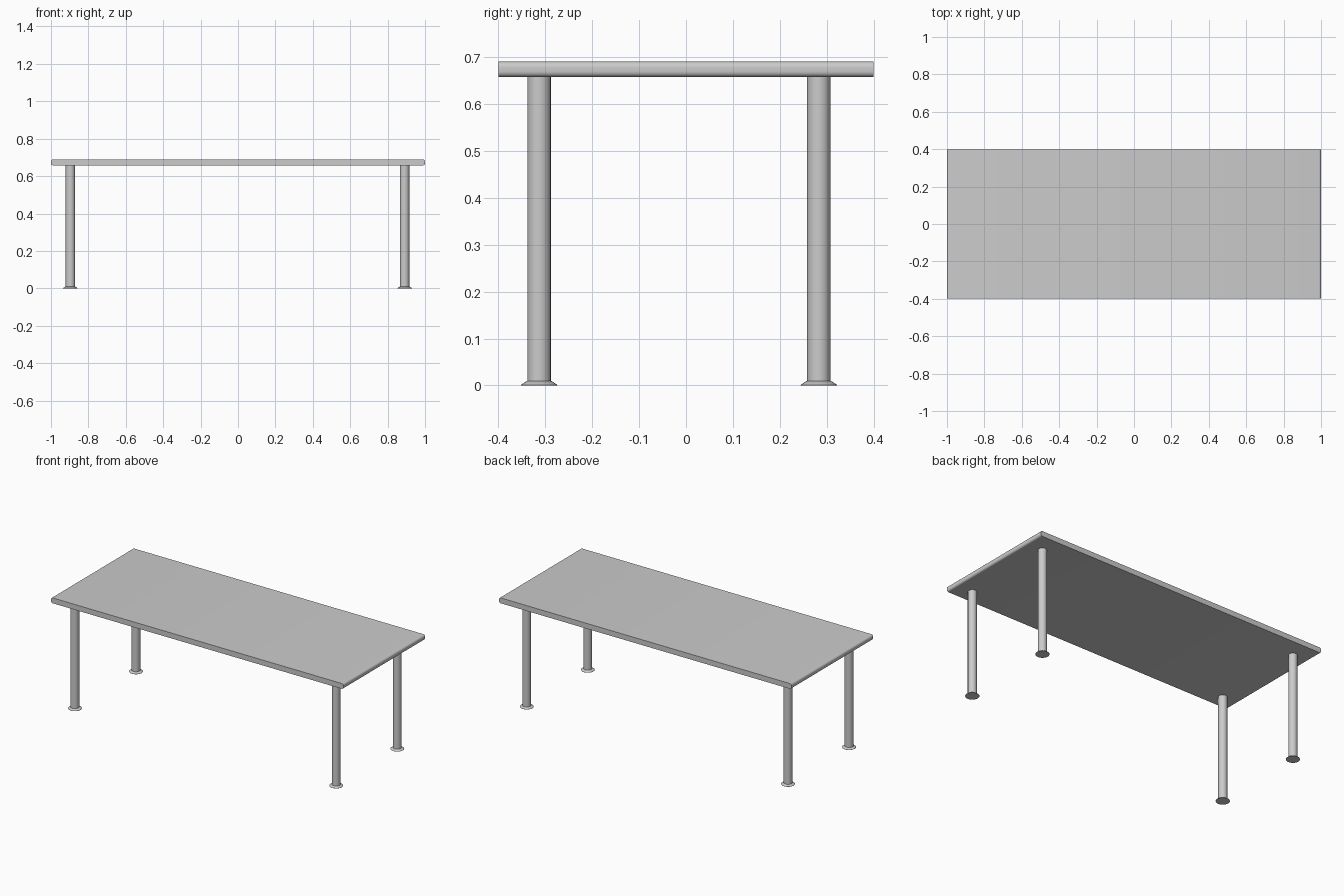
import bpy, bmesh, math

if "Cube" in bpy.data.objects:
    bpy.data.objects.remove(bpy.data.objects["Cube"])

TOP_Z0, TOP_Z1 = 0.657, 0.69


def finish(name, bm):
    bmesh.ops.recalc_face_normals(bm, faces=bm.faces)
    mesh = bpy.data.meshes.new(name)
    bm.to_mesh(mesh)
    bm.free()
    obj = bpy.data.objects.new(name, mesh)
    bpy.context.collection.objects.link(obj)
    bpy.ops.object.select_all(action='DESELECT')
    obj.select_set(True)
    bpy.context.view_layer.objects.active = obj
    bpy.ops.object.shade_smooth_by_angle(angle=math.radians(35))
    return obj


def rounded_slab(name, hx, hy, z0, z1, r, seg=5):
    # rounded profile in x/z, extruded along y
    bm = bmesh.new()
    corners = [(hx - r, z1 - r, 0), (-hx + r, z1 - r, 90),
               (-hx + r, z0 + r, 180), (hx - r, z0 + r, 270)]
    verts = []
    for cx, cz, start in corners:
        for i in range(seg + 1):
            a = math.radians(start + 90 * i / seg)
            verts.append(bm.verts.new((cx + r * math.cos(a), -hy, cz + r * math.sin(a))))
    face = bm.faces.new(verts)
    ext = bmesh.ops.extrude_face_region(bm, geom=[face], use_keep_orig=True)
    moved = [g for g in ext['geom'] if isinstance(g, bmesh.types.BMVert)]
    bmesh.ops.translate(bm, verts=moved, vec=(0, 2 * hy, 0))
    return finish(name, bm)


def turned(name, x, y, profile, sides=24):
    # closed solid of revolution from (radius, z) points
    bm = bmesh.new()
    rings = [[bm.verts.new((x + r * math.cos(math.tau * i / sides),
                            y + r * math.sin(math.tau * i / sides), z))
              for i in range(sides)] for r, z in profile]
    for low, high in zip(rings, rings[1:]):
        for i in range(sides):
            j = (i + 1) % sides
            bm.faces.new((low[i], low[j], high[j], high[i]))
    bm.faces.new(rings[0])
    bm.faces.new(rings[-1])
    return finish(name, bm)


# table top with rounded short ends
rounded_slab("table_top", 1.0, 0.399, TOP_Z0, TOP_Z1, 0.012)

# four round legs, each on a flared foot
for side, x in (("left", -0.896), ("right", 0.891)):
    for depth, y in (("front", -0.313), ("back", 0.283)):
        turned(f"{depth}_{side}_leg", x, y, [(0.025, 0.009), (0.025, TOP_Z0)])
        turned(f"{depth}_{side}_foot", x, y, [(0.039, 0.0), (0.039, 0.001), (0.027, 0.009)])
